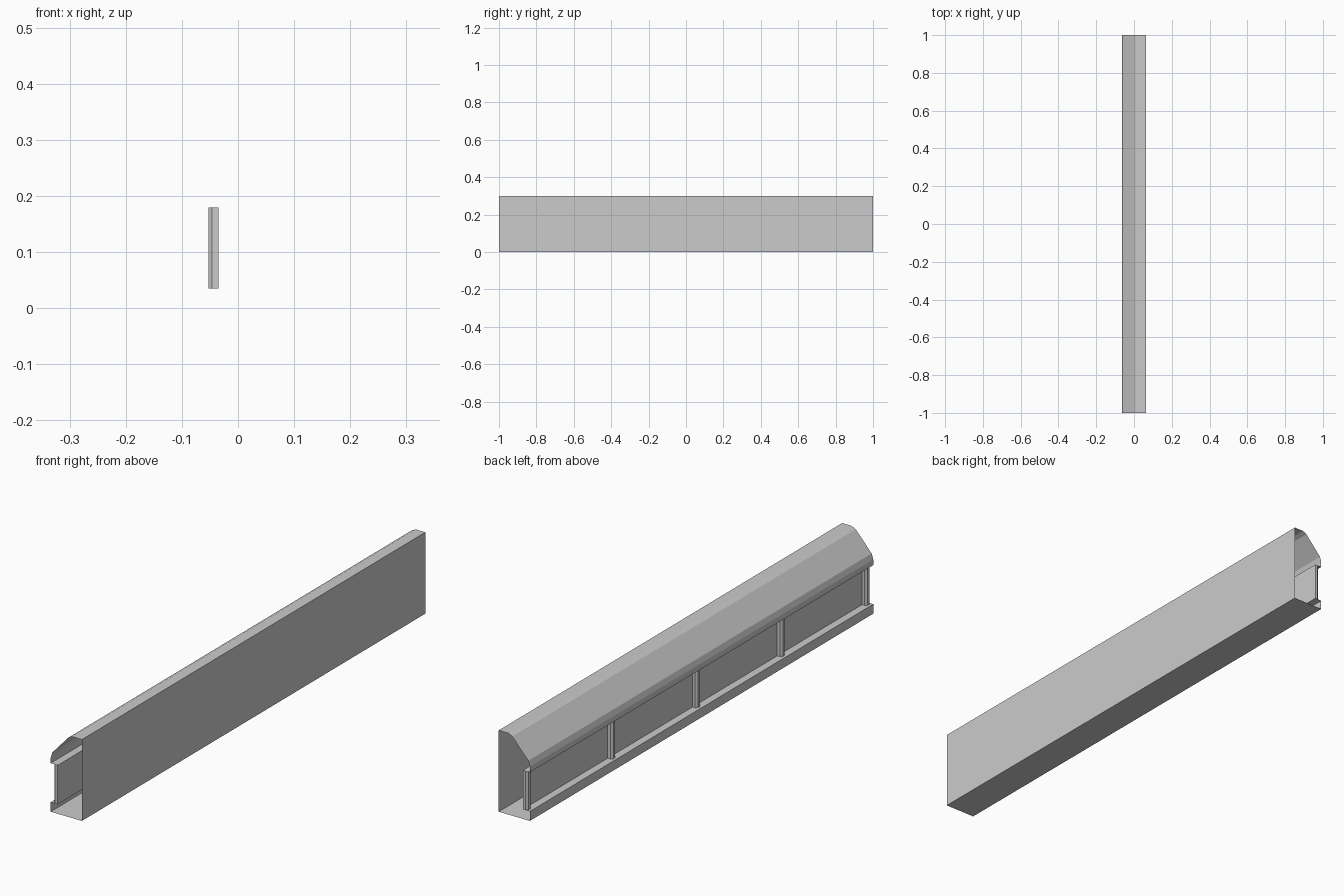
import bpy

if "Cube" in bpy.data.objects:
    bpy.data.objects.remove(bpy.data.objects["Cube"])

HALF_W, HALF_L = 0.0635, 1.0
PANEL_X, POST_X = -0.035, -0.053
LOW, HIGH = 0.035, 0.179


def add_mesh(name, verts, faces):
    mesh = bpy.data.meshes.new(name)
    mesh.from_pydata(verts, [], faces)
    mesh.update()
    obj = bpy.data.objects.new(name, mesh)
    bpy.context.collection.objects.link(obj)
    return obj


def extrude_y(name, profile, y0, y1):
    """Open-ended sheet swept along y from a closed xz profile."""
    n = len(profile)
    verts = [(x, y, z) for y in (y0, y1) for x, z in profile]
    faces = [(i, (i + 1) % n, n + (i + 1) % n, n + i) for i in range(n)]
    return add_mesh(name, verts, faces)


# Folded sheet casing: back, floor, front lip, recessed panel and sloped hood
casing = [
    (HALF_W, 0.3), (HALF_W, 0), (-HALF_W, 0), (-HALF_W, LOW),
    (PANEL_X, LOW), (PANEL_X, HIGH), (-HALF_W, HIGH),
    (-HALF_W, 0.2), (-0.057, 0.22), (0.008, 0.292), (0.025, 0.3),
]
extrude_y("heater_casing", casing, -HALF_L, HALF_L)


# Upright posts with chamfered front corners, set against the recessed panel
def add_post(name, y, half=0.0125, chamfer=0.007):
    outline = [
        (PANEL_X, y + half), (POST_X + chamfer, y + half),
        (POST_X, y + half - chamfer), (POST_X, y - half + chamfer),
        (POST_X + chamfer, y - half), (PANEL_X, y - half),
    ]
    n = len(outline)
    verts = [(px, py, z) for z in (LOW, HIGH) for px, py in outline]
    faces = [(i, n + i, n + i + 1, i + 1) for i in range(n - 1)]
    add_mesh(name, verts, faces)


for k in range(5):
    add_post(f"front_post_{k + 1}", (k - 2) * (HALF_L - 0.0125) / 2)
